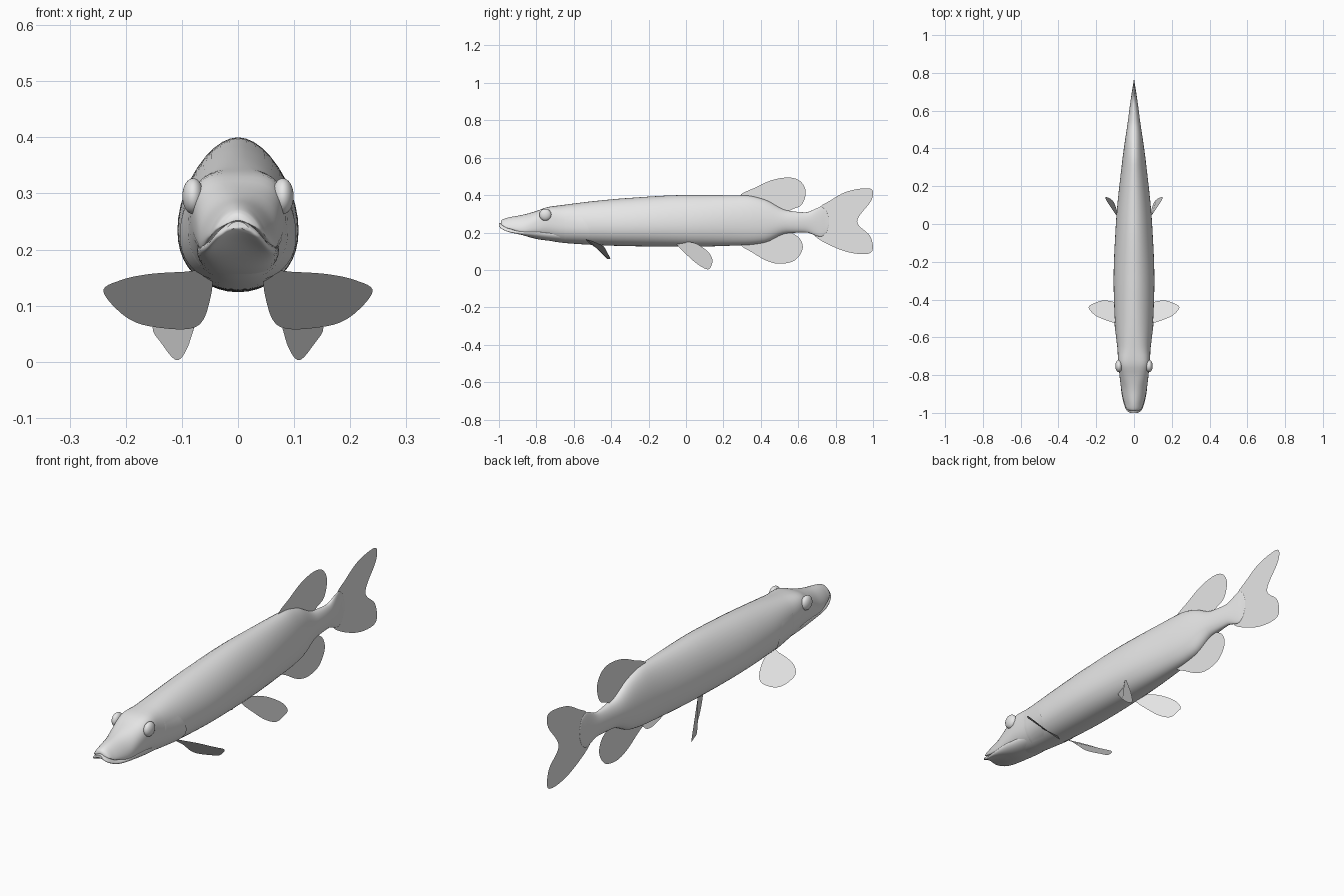
import bpy, bmesh, math
from mathutils import Vector

cube = bpy.data.objects.get("Cube")
if cube:
    bpy.data.objects.remove(cube, do_unlink=True)

grey = bpy.data.materials.new("plain grey")
grey.use_nodes = True
grey.diffuse_color = (0.8, 0.8, 0.8, 1)
grey.node_tree.nodes["Principled BSDF"].inputs["Base Color"].default_value = grey.diffuse_color


def add_mesh(name, verts, faces, smooth=True, angle=50):
    """Make a mesh object with outward normals and the shared material."""
    bm = bmesh.new()
    points = [bm.verts.new(v) for v in verts]
    for face in faces:
        bm.faces.new([points[i] for i in face])
    bmesh.ops.recalc_face_normals(bm, faces=bm.faces)
    mesh = bpy.data.meshes.new(name)
    bm.to_mesh(mesh)
    bm.free()
    mesh.materials.append(grey)
    obj = bpy.data.objects.new(name, mesh)
    bpy.context.collection.objects.link(obj)
    if smooth:
        bpy.ops.object.select_all(action='DESELECT')
        obj.select_set(True)
        bpy.context.view_layer.objects.active = obj
        bpy.ops.object.shade_smooth_by_angle(angle=math.radians(angle))
    return obj


def sample(stations, y):
    """Smoothly interpolate every column of a station table at y."""
    last = len(stations) - 2
    i = max([k for k in range(last + 1) if stations[k][0] <= y] or [0])
    a, b = stations[i], stations[i + 1]
    before, after = stations[max(i - 1, 0)], stations[min(i + 2, last + 1)]
    span = b[0] - a[0]
    t = (y - a[0]) / span

    def slope(p, q, r, c):
        left = (q[c] - p[c]) / (q[0] - p[0]) if q is not p else None
        right = (r[c] - q[c]) / (r[0] - q[0]) if r is not q else None
        if left is None or right is None:
            return right if left is None else left
        return 2 * left * right / (left + right) if left * right > 0 else 0

    row = []
    for c in range(1, len(a)):
        m, n = slope(before, a, b, c) * span, slope(a, b, after, c) * span
        d = b[c] - a[c]
        row.append(a[c] + t * (m + t * (3 * d - 2 * m - n + t * (m + n - 2 * d))))
    return row


def section_point(stations, y, angle):
    """Point on the lofted skin: egg-shaped section with drooping sides."""
    width, bottom, top, middle, power, droop = sample(stations, y)
    c, s = math.cos(angle), math.sin(angle)
    power = power if s > 0 else 2.2
    x = math.copysign(abs(c) ** (2 / power), c)
    z = math.copysign(abs(s) ** (2 / power), s)
    height = top - middle if s > 0 else middle - bottom
    return Vector((width * x, y, middle + height * z - droop * x * x))


def loft(name, stations, steps, sides=40):
    """Skin rings along y, packed closer together near both ends."""
    start, end = stations[0][0], stations[-1][0]
    verts, faces = [], []
    for i in range(steps + 1):
        t = i / steps
        t = t - math.sin(2 * math.pi * t) / 8
        y = start + (end - start) * t
        verts += [section_point(stations, y, 2 * math.pi * j / sides) for j in range(sides)]
    for i in range(steps):
        for j in range(sides):
            k = (j + 1) % sides
            faces.append([i * sides + j, i * sides + k, (i + 1) * sides + k, (i + 1) * sides + j])
    faces += [list(range(sides)), [steps * sides + j for j in range(sides)]]
    return add_mesh(name, verts, faces)


# Body stations: y, half width, bottom, top, widest height, top power, side droop
BODY = [
    (-.99, .02, .252, .262, .257, 2, .01),
    (-.98, .038, .248, .27, .258, 2, .02),
    (-.95, .051, .238, .28, .255, 2, .03),
    (-.88, .067, .2, .293, .245, 2.3, .03),
    (-.8, .077, .17, .315, .245, 3, .01),
    (-.74, .083, .158, .336, .25, 3.4, 0),
    (-.66, .088, .145, .347, .24, 2.5, 0),
    (-.5, .102, .134, .367, .235, 2, 0),
    (-.3, .108, .127, .385, .235, 1.9, 0),
    (0, .096, .124, .4, .24, 1.9, 0),
    (.32, .064, .133, .398, .25, 1.9, 0),
    (.42, .051, .146, .376, .25, 2, 0),
    (.54, .033, .196, .318, .255, 2, 0),
    (.64, .02, .2, .308, .255, 2, 0),
    (.72, .008, .178, .335, .255, 2, 0),
    (.75, .003, .2, .315, .255, 2, 0),
    (.765, .001, .24, .27, .255, 2, 0),
]
loft("body", BODY, 90)

# Lower jaw, reaching just past the upper lip
JAW = [
    (-1, .02, .238, .25, .245, 2, .008),
    (-.99, .037, .23, .251, .243, 2, .018),
    (-.95, .054, .214, .242, .234, 2, .026),
    (-.88, .068, .188, .225, .215, 2, .014),
    (-.78, .073, .162, .21, .2, 2, 0),
    (-.66, .07, .15, .2, .19, 2, 0),
]
loft("lower_jaw", JAW, 30)


def outline(points, steps=6):
    """Closed smooth curve through the points."""
    pts = [Vector(p) for p in points]
    n, result = len(pts), []
    for i in range(n):
        a, b, c, d = (pts[(i + k) % n] for k in (-1, 0, 1, 2))
        for j in range(steps):
            t = j / steps
            result.append(b + ((c - a) * t + (2 * a - 5 * b + 4 * c - d) * t ** 2
                               + (3 * b - a - 3 * c + d) * t ** 3) / 2)
    return result


def fin(name, points):
    loop = outline(points)
    return add_mesh(name, loop, [list(range(len(loop)))], smooth=False)


def upright(pairs):
    return [(0, y, z) for y, z in pairs]


# Middle fins
fin("dorsal_fin", upright([(.29, .395), (.37, .44), (.46, .48), (.55, .494), (.61, .475),
                           (.64, .42), (.62, .35), (.57, .325), (.5, .3), (.38, .34)]))
fin("anal_fin", upright([(.29, .14), (.36, .09), (.43, .05), (.5, .033), (.58, .05),
                         (.623, .11), (.61, .165), (.56, .2), (.48, .22), (.38, .18)]))
fin("tail_fin", upright([(.71, .33), (.77, .37), (.85, .415), (.94, .435), (.995, .428), (.99, .37),
                         (.915, .26), (.985, .18), (.995, .1), (.93, .085), (.82, .11),
                         (.69, .18), (.68, .25)]))

# Paired fins, gill covers and eyes
PECTORAL = [(.05, -.54, .16), (.1, -.525, .16), (.16, -.505, .156), (.21, -.48, .145),
            (.24, -.44, .125), (.2, -.415, .08), (.15, -.405, .062), (.075, -.425, .062),
            (.05, -.47, .11)]
PELVIC = [(.05, -.05, .14), (.075, .01, .075), (.09, .07, .025), (.11, .12, .003),
          (.138, .14, .035), (.152, .14, .06), (.14, .115, .1), (.1, .055, .14), (.06, 0, .15)]


def gill_cover(name, side, rows=14, columns=10):
    """Patch that lifts off the skin toward a rounded rear edge."""
    verts, faces = [], []
    for i in range(rows + 1):
        t = i / rows
        angle = math.radians(-62 + 84 * t)
        rear = -.56 + .045 * math.sin(math.pi * t)
        for j in range(columns + 1):
            u = j / columns
            p = section_point(BODY, -.66 + (rear + .66) * u, angle)
            lift = .004 * math.sin(math.pi * t) * u - (.002 if u == 0 else 0)
            p += Vector((math.cos(angle), 0, math.sin(angle))) * lift
            verts.append((p.x * side, p.y, p.z))
    w = columns + 1
    for i in range(rows):
        for j in range(columns):
            faces.append([i * w + j, i * w + j + 1, (i + 1) * w + j + 1, (i + 1) * w + j])
    return add_mesh(name, verts, faces)


for word, side in (("left", 1), ("right", -1)):
    for kind, shape in (("pectoral", PECTORAL), ("pelvic", PELVIC)):
        fin(f"{word}_{kind}_fin", [(side * x, y, z) for x, y, z in shape])
    gill_cover(f"{word}_gill_cover", side)
    bpy.ops.mesh.primitive_uv_sphere_add(segments=32, ring_count=16, radius=.032,
                                         location=(side * .08, -.752, .295))
    eye = bpy.context.object
    eye.name = f"{word}_eye"
    eye.scale.x = .6
    eye.data.materials.append(grey)
    bpy.ops.object.shade_smooth()
